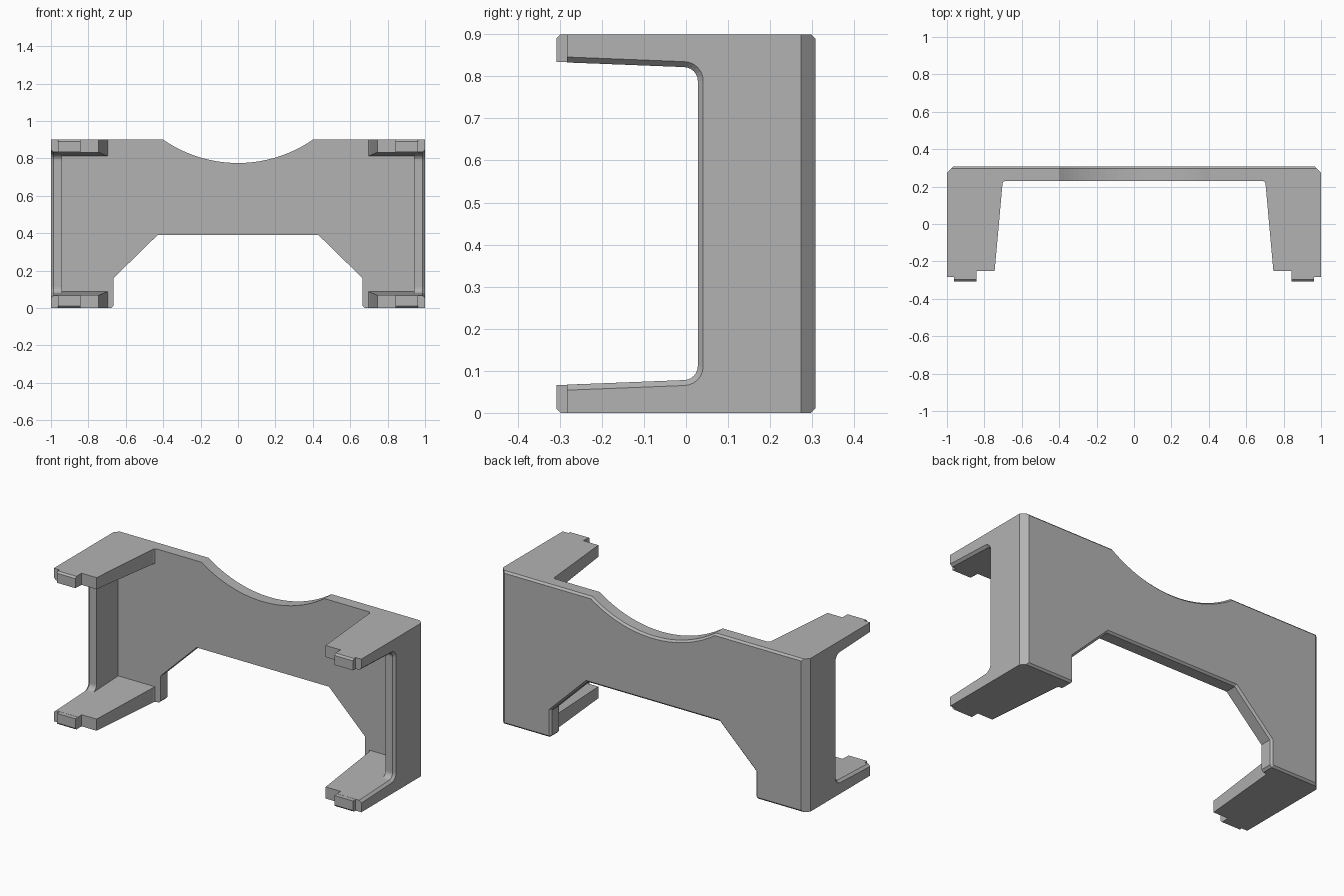
import bpy, bmesh, math
from mathutils import Vector

cube = bpy.data.objects.get("Cube")
if cube:
    bpy.data.objects.remove(cube, do_unlink=True)

H = 0.9
grey = bpy.data.materials.new("matte_grey")
colour = (0.45, 0.45, 0.45, 1)
grey.diffuse_color = colour
grey.use_nodes = True
grey.node_tree.nodes["Principled BSDF"].inputs["Base Color"].default_value = colour


def loft(name, rings):
    """Closed solid through rings of equal length, capped at both ends."""
    bm = bmesh.new()
    loops = [[bm.verts.new(p) for p in ring] for ring in rings]
    n = len(loops[0])
    for a, b in zip(loops, loops[1:]):
        for i in range(n):
            j = (i + 1) % n
            bm.faces.new((a[i], a[j], b[j], b[i]))
    bm.faces.new(loops[0])
    bm.faces.new(loops[-1])
    bmesh.ops.recalc_face_normals(bm, faces=bm.faces)
    mesh = bpy.data.meshes.new(name)
    bm.to_mesh(mesh)
    bm.free()
    mesh.materials.append(grey)
    obj = bpy.data.objects.new(name, mesh)
    bpy.context.collection.objects.link(obj)
    return obj


def inset(points, d):
    """Mitred inward offset of a clockwise outline."""
    out = []
    for i, p in enumerate(points):
        p = Vector(p)
        a = (p - Vector(points[i - 1])).normalized()
        b = (Vector(points[(i + 1) % len(points)]) - p).normalized()
        na, nb = Vector((a.y, -a.x)), Vector((b.y, -b.x))
        out.append(p + (na + nb) * d / (1 + na.dot(nb)))
    return out


# Back plate: curved dip in the top edge, trapezoid cut-out below
half = [(0.43, 0.39), (0.665, 0.16), (0.665, 0.012), (0.677, 0), (1, 0), (1, H)]
radius, centre_z, steps = 0.7025, 1.4775, 28
reach = math.asin(0.4 / radius)
dip = []
for i in range(steps + 1):
    t = reach * (2 * i / steps - 1)
    dip.append((radius * math.sin(t), centre_z - radius * math.cos(t)))
outline = [(-x, z) for x, z in half] + dip + half[::-1]


def plate_ring(points, y, limit):
    return [(max(-limit, min(limit, x)), y, z) for x, z in points]


loft("back_plate", [
    plate_ring(outline, 0.23, 1),
    plate_ring(outline, 0.273, 1),
    plate_ring(outline, 0.297, 0.976),
    plate_ring(inset(outline, 0.011), 0.308, 0.965),
])


def wall_outline(grow):
    """C-shaped side profile, with the opening enlarged by grow."""
    top = [(0.23, H), (-0.283, H), (-0.283, 0.833 + grow)]
    r = 0.033 + grow
    for i in range(7):
        a = math.pi / 2 * (1 - i / 6)
        top.append((-0.005 + r * math.cos(a), 0.789 + r * math.sin(a)))
    return top + [(y, H - z) for y, z in reversed(top)]


def underside(y):
    return 0.833 - 0.039 * (y + 0.285)


flange_plan = [(0.94, 0.23), (0.69, 0.23), (0.699, 0.226), (0.703, 0.216),
               (0.745, -0.25), (0.842, -0.25), (0.842, -0.283), (0.94, -0.283)]
tab_profile = [(-0.24, H), (-0.298, H), (-0.308, H - 0.01), (-0.308, 0.834), (-0.24, 0.833)]

for side, s in (("left", 1), ("right", -1)):
    # Side wall with a bevelled opening
    loft(side + "_side_wall", [
        [(s * x, y, z) for y, z in wall_outline(g)]
        for x, g in ((0.94, 0), (0.986, 0), (1, 0.013))])
    for level in ("upper", "lower"):
        def height(z):
            return z if level == "upper" else H - z
        # Tapered flange reaching forward
        loft(f"{side}_{level}_flange", [
            [(s * x, y, height(H)) for x, y in flange_plan],
            [(s * x, y, height(underside(y))) for x, y in flange_plan]])
        # Small locking tab at the flange tip
        loft(f"{side}_{level}_tab", [
            [(s * x, y, height(z)) for y, z in tab_profile] for x in (0.842, 0.963)])
